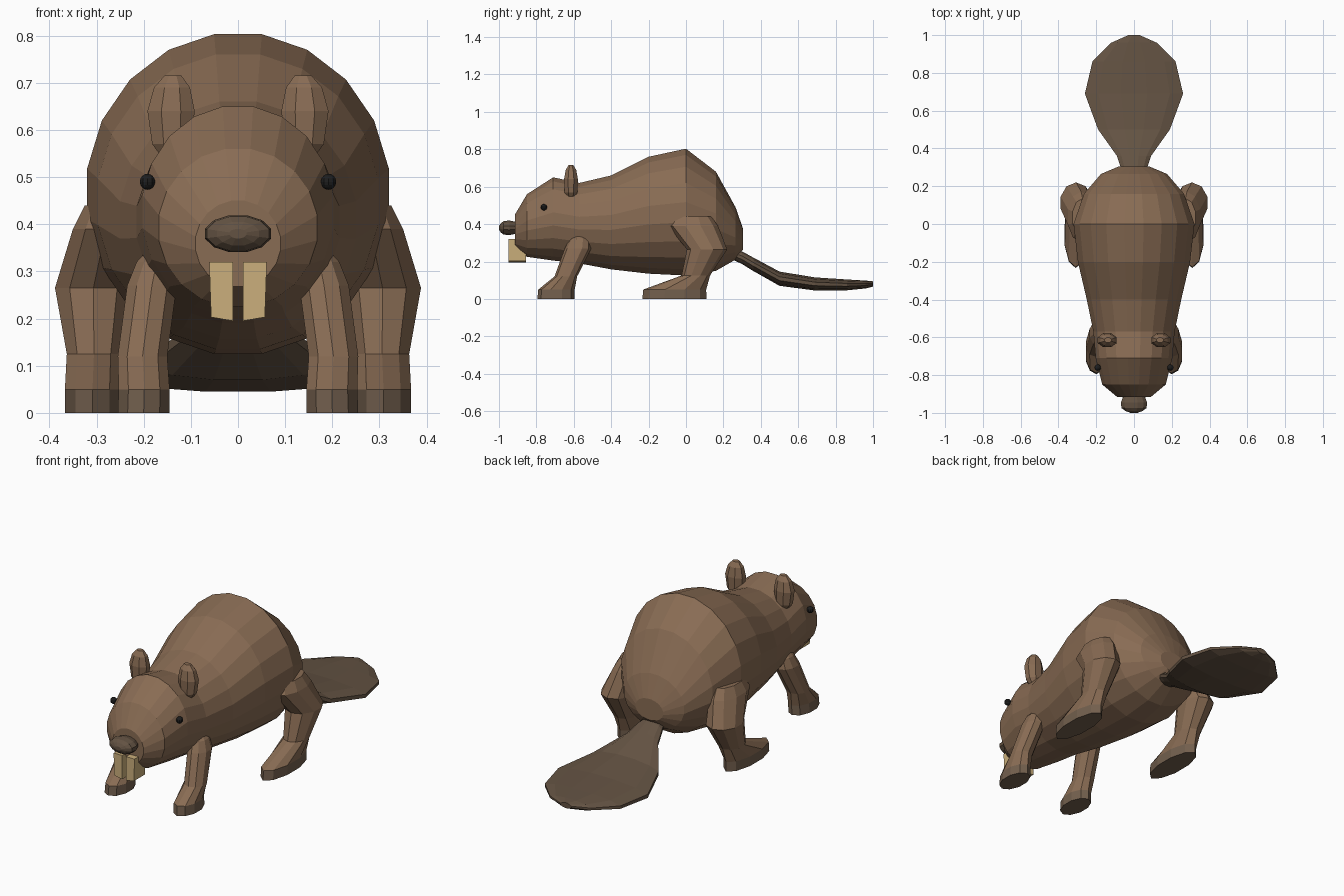
import bpy, bmesh
from math import sin, cos, tau
from mathutils import Vector

if "Cube" in bpy.data.objects:
    bpy.data.objects.remove(bpy.data.objects["Cube"])


def material(name, rgb):
    m = bpy.data.materials.new(name)
    m.diffuse_color = (*rgb, 1)
    m.use_nodes = True
    m.node_tree.nodes["Principled BSDF"].inputs["Base Color"].default_value = m.diffuse_color
    return m


FUR = material("fur", (0.25, 0.15, 0.088))
DARK = material("dark_skin", (0.125, 0.085, 0.055))
PAW = material("paw", (0.17, 0.115, 0.075))
BLACK = material("eye_black", (0.012, 0.012, 0.012))
IVORY = material("ivory", (0.6, 0.43, 0.2))


def finish(name, bm, mats):
    bmesh.ops.recalc_face_normals(bm, faces=bm.faces)
    me = bpy.data.meshes.new(name)
    bm.to_mesh(me)
    bm.free()
    for m in mats:
        me.materials.append(m)
    ob = bpy.data.objects.new(name, me)
    bpy.context.collection.objects.link(ob)
    return ob


def loft(name, rings, u, v, n, mats, paw_bands=0):
    """Skin capped elliptical rings (centre, radius along u, radius along v)."""
    u, v = Vector(u), Vector(v)
    bm = bmesh.new()
    loops = []
    for c, ru, rv in rings:
        k = 1 / cos(tau / n / 2)  # flats sit on the given extents
        loops.append([bm.verts.new(Vector(c) + u * ru * k * cos(tau * (i + .5) / n)
                                   + v * rv * k * sin(tau * (i + .5) / n)) for i in range(n)])
    for j, (a, b) in enumerate(zip(loops, loops[1:])):
        for i in range(n):
            f = bm.faces.new((a[i], a[(i + 1) % n], b[(i + 1) % n], b[i]))
            f.material_index = 1 if j < paw_bands else 0
    for end in (loops[0], loops[-1]):
        bm.faces.new(end)
    bm.faces.ensure_lookup_table()
    bm.faces[-2].material_index = 1 if paw_bands else 0
    return finish(name, bm, mats)


def mirror(ob):
    ob.modifiers.new("mirror", 'MIRROR')
    return ob


X, Y, Z = (1, 0, 0), (0, 1, 0), (0, 0, 1)

# body and head: y, half width, bottom z, top z
BODY = [(-.92, .088, .27, .445), (-.915, .09, .268, .45), (-.85, .168, .225, .56), (-.71, .203, .205, .65),
        (-.57, .215, .19, .62), (-.40, .25, .158, .66), (-.20, .297, .135, .76),
        (0, .32, .125, .803), (.16, .265, .15, .68), (.265, .175, .21, .49), (.305, .08, .265, .375)]
# the snout front is blunt, with its brow rising to the forehead
loft("body", [((0, y, (a + b) / 2), w, (b - a) / 2) for y, w, a, b in BODY[1:]], X, Z, 20, [FUR])

# nose
loft("nose", [((0, y, .38), w, h) for y, w, h in
              [(-.90, .05, .03), (-.945, .07, .039), (-.975, .066, .036), (-.99, .045, .025), (-1, .018, .01)]],
     X, Z, 12, [DARK])

# tail: y, half width, centre z, half thickness
TAIL = [(.25, .05, .24, .03), (.30, .07, .22, .034), (.36, .09, .185, .036), (.50, .19, .108, .038),
        (.69, .26, .08, .035), (.86, .22, .075, .029), (.96, .12, .077, .021), (1, .03, .08, .014)]
loft("tail", [((0, y, z), w, h) for y, w, z, h in TAIL], X, Z, 12, [DARK])

# ears
mirror(loft("ears", [((x, -.615, z), rx, ry) for x, z, rx, ry in
                     [(.13, .54, .03, .025), (.14, .57, .042, .034), (.142, .64, .05, .037),
                      (.14, .69, .038, .028), (.138, .715, .018, .013)]], X, Y, 8, [FUR]))


def leg(name, rings):
    """Rings: z, x range, y range, from the sole up."""
    mirror(loft(name, [(((a + b) / 2, (c + d) / 2, z), (b - a) / 2, (d - c) / 2)
                       for z, a, b, c, d in rings], X, Y, 10, [FUR, PAW], 1))


leg("front_legs", [(0, .145, .255, -.79, -.60), (.05, .145, .253, -.785, -.60), (.12, .15, .255, -.70, -.585),
                   (.27, .13, .235, -.645, -.51), (.32, .13, .215, -.62, -.515), (.342, .14, .195, -.59, -.545)])
leg("hind_legs", [(0, .25, .367, -.225, .10), (.05, .25, .367, -.22, .10), (.125, .248, .363, -.02, .125),
                  (.265, .225, .388, .01, .215), (.39, .21, .35, -.09, .165), (.44, .22, .325, -.06, .13)])

# eyes
bm = bmesh.new()
bmesh.ops.create_uvsphere(bm, u_segments=10, v_segments=8, radius=.017)
bmesh.ops.translate(bm, verts=bm.verts, vec=(.192, -.76, .49))
mirror(finish("eyes", bm, [BLACK]))

# front teeth, tapering slightly and cut at a slant
bm = bmesh.new()
bmesh.ops.create_cube(bm, size=1)
for p in bm.verts:
    low, outer = p.co.z < 0, p.co.x > 0
    p.co = ((.057 if low else .061) if outer else .011,
            -.948 if p.co.y < 0 else -.855,
            (.203 if outer else .195) if low else .32)
mirror(finish("front_teeth", bm, [IVORY]))
